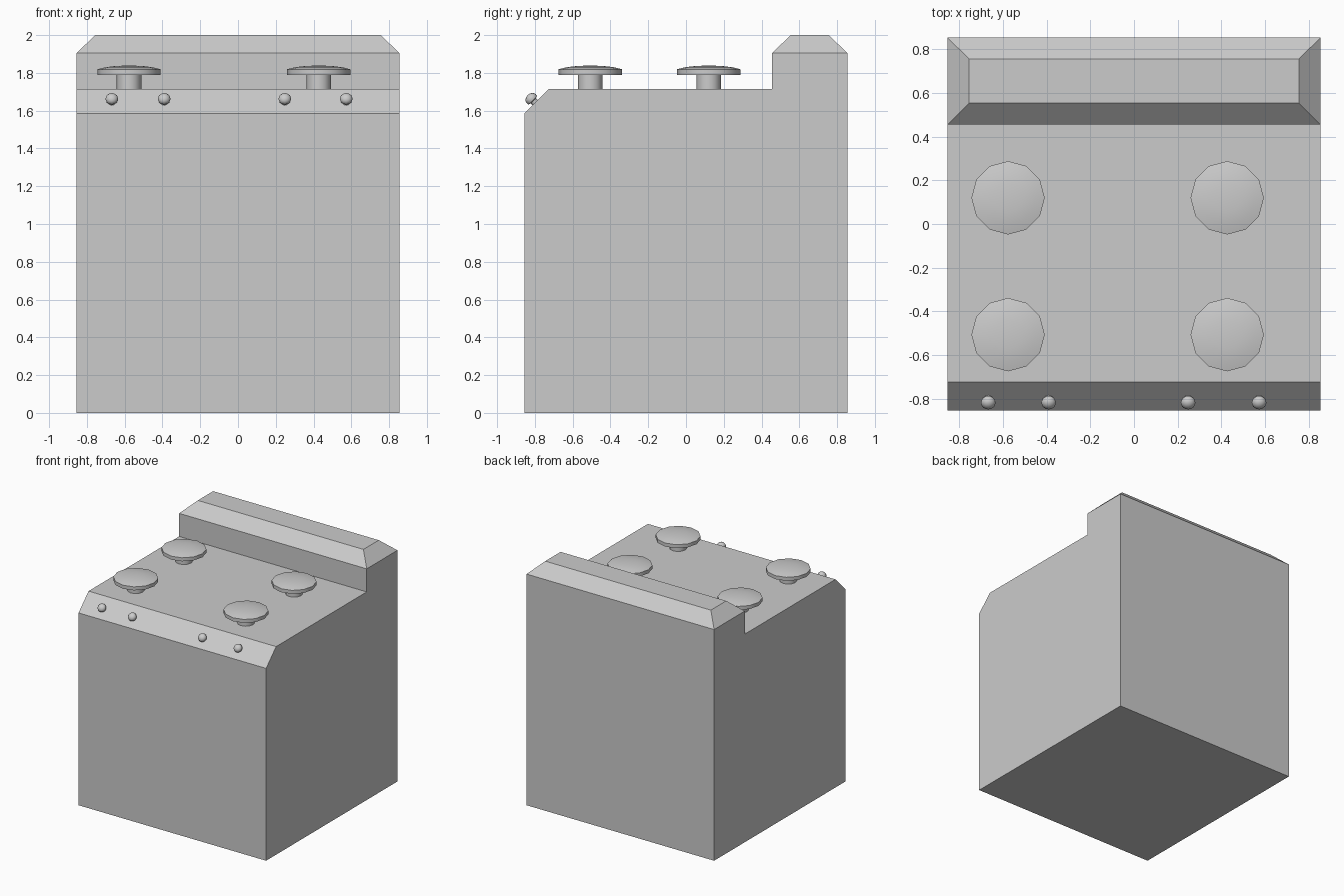
import bpy, bmesh
from math import sin, cos, pi, radians
from mathutils import Vector

if "Cube" in bpy.data.objects:
    bpy.data.objects.remove(bpy.data.objects["Cube"])


def finish(name, bm, smooth=False):
    bmesh.ops.recalc_face_normals(bm, faces=bm.faces)
    me = bpy.data.meshes.new(name)
    bm.to_mesh(me)
    bm.free()
    ob = bpy.data.objects.new(name, me)
    bpy.context.collection.objects.link(ob)
    if smooth:
        bpy.ops.object.select_all(action='DESELECT')
        ob.select_set(True)
        bpy.context.view_layer.objects.active = ob
        bpy.ops.object.shade_smooth_by_angle(angle=radians(40))
    return ob


def lathe(name, profile, sides, loc, tilt=0.0):
    """Spin (radius, height) points about z; zero radius makes a pole."""
    bm = bmesh.new()
    rings = []
    for r, z in profile:
        if r == 0:
            rings.append([bm.verts.new((0, 0, z))] * sides)
        else:
            rings.append([bm.verts.new((r * sin(2 * pi * i / sides), r * cos(2 * pi * i / sides), z))
                          for i in range(sides)])
    for a, b in zip(rings, rings[1:]):
        for i in range(sides):
            j = (i + 1) % sides
            bm.faces.new(list(dict.fromkeys((a[i], a[j], b[j], b[i]))))
    ob = finish(name, bm, True)
    ob.location = loc
    ob.rotation_euler.x = tilt
    return ob


# Stove body: side profile swept across the width
W = 0.855
side = [(-W, 0), (W, 0), (W, 1.905), (0.455, 1.905), (0.455, 1.715), (-0.725, 1.715), (-W, 1.585)]
bm = bmesh.new()
face = bm.faces.new([bm.verts.new((-W, y, z)) for y, z in side])
ext = bmesh.ops.extrude_face_region(bm, geom=[face])
bmesh.ops.translate(bm, vec=(2 * W, 0, 0), verts=[v for v in ext['geom'] if isinstance(v, bmesh.types.BMVert)])
if not any(f.calc_center_median().x < -W + 0.001 for f in bm.faces):
    bm.faces.new([v for v in bm.verts if v.co.x < 0])

# Sloped cap of the back panel
top = next(f for f in bm.faces if all(v.co.z > 1.9 for v in f.verts))
ext = bmesh.ops.extrude_discrete_faces(bm, faces=[top])
centre = Vector((0, 0.656, 0))
for v in ext['faces'][0].verts:
    v.co.x -= 0.1 if v.co.x > 0 else -0.1
    v.co.y -= 0.1 if v.co.y > centre.y else -0.1
    v.co.z = 2.0
finish("stove_body", bm)

# Burners: short stem with a domed twelve-sided plate
burner = [(0, -0.01), (0.065, -0.01), (0.065, 0.075), (0.168, 0.075), (0.168, 0.104),
          (0.125, 0.115), (0.065, 0.122), (0, 0.124)]
for x in (-0.577, 0.427):
    for y in (-0.507, 0.12):
        lathe("burner", burner, 12, (x, y, 1.715))

# Control knobs: rounded heads on small stems, square to the sloped front
head = [(0.034 * sin(a), 0.029 - 0.028 * cos(a)) for a in [pi * k / 8 for k in range(3, 8)]]
knob = [(0, -0.01), (0.019, -0.01), (0.019, 0.014)] + head + [(0, 0.057)]
for x in (-0.668, -0.391, 0.248, 0.573):
    lathe("control_knob", knob, 12, (x, -0.798, 1.642), pi / 4)
